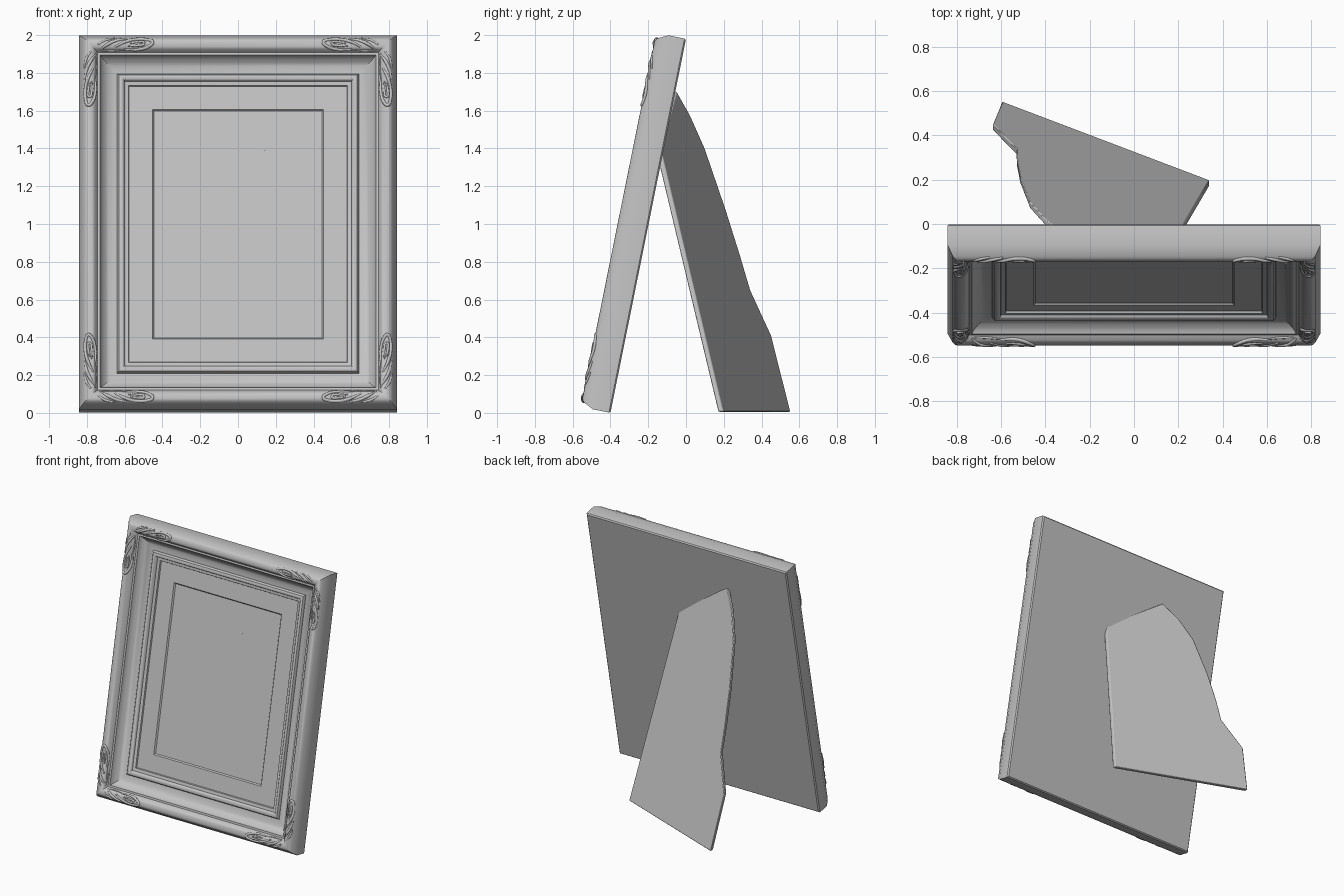
import bpy, bmesh, math
from mathutils import Matrix

if "Cube" in bpy.data.objects:
    bpy.data.objects.remove(bpy.data.objects["Cube"], do_unlink=True)

grey = bpy.data.materials.new("plain grey")
grey.use_nodes = True
grey.diffuse_color = (0.55, 0.55, 0.55, 1)
grey.node_tree.nodes["Principled BSDF"].inputs["Base Color"].default_value = (0.55, 0.55, 0.55, 1)

W, H = 0.842, 2.02                       # half width and slanted height of the frame
TILT = math.asin(0.40 / H)
LEAN = Matrix.Translation((0, -0.40, 0)) @ Matrix.Rotation(-TILT, 4, 'X')


def link(name, data):
    ob = bpy.data.objects.new(name, data)
    bpy.context.collection.objects.link(ob)
    data.materials.append(grey)
    bpy.ops.object.select_all(action='DESELECT')
    ob.select_set(True)
    bpy.context.view_layer.objects.active = ob
    return ob


def mesh_object(name, bm, angle=35):
    bmesh.ops.recalc_face_normals(bm, faces=bm.faces)
    me = bpy.data.meshes.new(name)
    bm.to_mesh(me)
    bm.free()
    ob = link(name, me)
    bpy.ops.object.shade_smooth_by_angle(angle=math.radians(angle))
    return ob


def moulding(name, profile):
    """Sweep an (inset, height) profile round the rectangle and cap both ends."""
    bm = bmesh.new()
    rings = []
    for d, w in profile:
        x, lo, hi = W - d, d, H - d
        rings.append([bm.verts.new((px, -w, pz))
                      for px, pz in ((-x, lo), (x, lo), (x, hi), (-x, hi))])
    for a, b in zip(rings, rings[1:]):
        for i in range(4):
            j = (i + 1) % 4
            bm.faces.new((a[i], a[j], b[j], b[i]))
    bm.faces.new(rings[0])
    bm.faces.new(rings[-1])
    ob = mesh_object(name, bm)
    ob.matrix_world = LEAN
    return ob


# Frame: back edge, bevelled side, outer roll, step, cove, bead, mat, picture panel
OUTER = [(0.008, 0), (0, 0.008), (0, 0.095), (0.024, 0.143), (0.032, 0.153),
         (0.044, 0.160), (0.058, 0.161), (0.072, 0.156), (0.084, 0.145), (0.094, 0.128)]
COVE = [(0.098, 0.122), (0.112, 0.122), (0.117, 0.108), (0.128, 0.094), (0.143, 0.080),
        (0.160, 0.069), (0.180, 0.062), (0.202, 0.059)]
BEAD = [(0.204, 0.069), (0.211, 0.078), (0.221, 0.081), (0.231, 0.078), (0.239, 0.068),
        (0.241, 0.060), (0.262, 0.056), (0.266, 0.046)]
PICTURE = [(0.390, 0.046), (0.398, 0.036)]
moulding("picture_frame", OUTER + COVE + BEAD + PICTURE)


def roll_height(d):
    """Height of the outer roll at inset d."""
    for (d0, w0), (d1, w1) in zip(OUTER[2:], OUTER[3:]):
        if d0 <= d <= d1:
            return w0 + (w1 - w0) * (d - d0) / (d1 - d0)
    return OUTER[-1][1]


# Corner carvings: leaf strokes as (distance from corner, inset)
STROKES = [
    ([(0.24, 0.085), (0.31, 0.086), (0.375, 0.068), (0.39, 0.050), (0.36, 0.036),
      (0.30, 0.034), (0.25, 0.046), (0.19, 0.074)], 0.009),
    ([(0.26, 0.068), (0.31, 0.068), (0.345, 0.055), (0.31, 0.049), (0.27, 0.057)], 0.007),
    ([(0.25, 0.030), (0.20, 0.040), (0.15, 0.062), (0.11, 0.088)], 0.009),
    ([(0.19, 0.028), (0.14, 0.038), (0.10, 0.062)], 0.008),
    ([(0.24, 0.086), (0.18, 0.090), (0.12, 0.090)], 0.006),
]


def carving(name, sx, top, upright):
    cu = bpy.data.curves.new(name, 'CURVE')
    cu.dimensions = '3D'
    cu.bevel_depth = 1.0
    cu.bevel_resolution = 2
    cu.resolution_u = 5
    cu.use_fill_caps = True
    for pts, radius in STROKES:
        sp = cu.splines.new('BEZIER')
        sp.bezier_points.add(len(pts) - 1)
        for i, (bp, (s, d)) in enumerate(zip(sp.bezier_points, pts)):
            across, along = (d, s) if upright else (s, d)
            z = H - along if top else along
            bp.co = (sx * (W - across), -roll_height(d) + 0.001, z)
            bp.handle_left_type = bp.handle_right_type = 'AUTO'
            bp.radius = radius * (0.6 if i in (0, len(pts) - 1) else 1)
    ob = link(name, cu)
    bpy.ops.object.convert(target='MESH')
    ob = bpy.context.object
    ob.matrix_world = LEAN


for side, sx in (("left", 1), ("right", -1)):
    for level, top in (("top", True), ("bottom", False)):
        for arm, upright in (("upright", True), ("rail", False)):
            carving(f"carving_{level}_{side}_{arm}", sx, top, upright)


# Easel stand: flat slanted board, outline given as (x, z) on its plane
OUTLINE = [(0.34, 0.006), (0.147, 1.39), (-0.31, 1.70), (-0.40, 1.575), (-0.47, 1.40),
           (-0.513, 1.08), (-0.528, 0.84), (-0.530, 0.65), (-0.637, 0.41), (-0.595, 0.006)]


def board_y(x, z):
    return 0.2 - (0.60 * (x - 0.34) + 0.46 * z) / 1.58


bm = bmesh.new()
outer = [bm.verts.new((x, board_y(x, z), z)) for x, z in OUTLINE]
inner = [bm.verts.new((v.co.x, v.co.y - 0.028, v.co.z)) for v in outer]
bm.faces.new(outer)
bm.faces.new(inner[::-1])
for i in range(len(outer)):
    j = (i + 1) % len(outer)
    bm.faces.new((outer[i], inner[i], inner[j], outer[j]))
stand = mesh_object("easel_stand", bm, 30)
bev = stand.modifiers.new("soft edges", 'BEVEL')
bev.width = 0.005
bev.segments = 2
bev.limit_method = 'ANGLE'
bev.angle_limit = math.radians(40)
